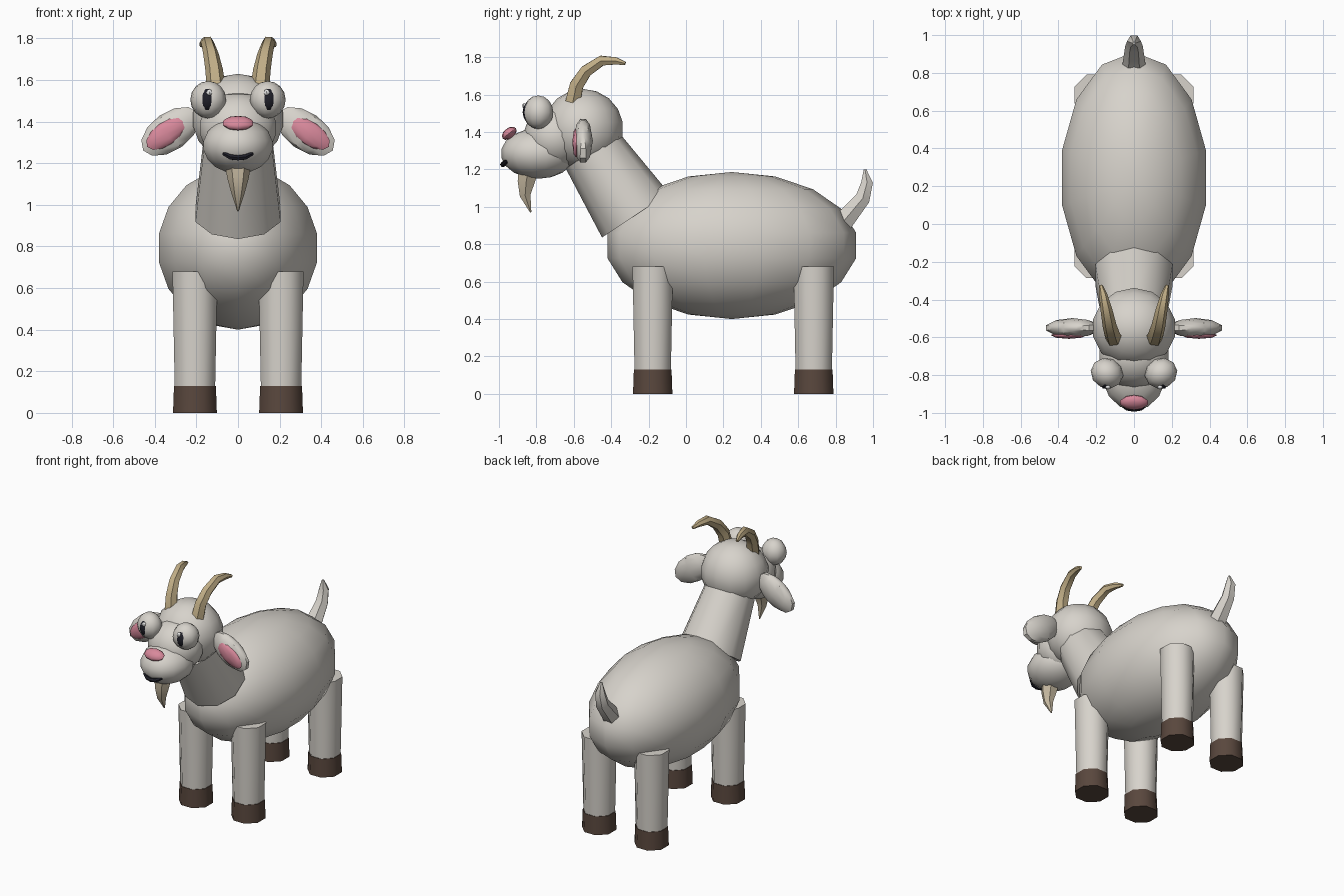
import bpy, bmesh, math
from mathutils import Vector, Matrix

if "Cube" in bpy.data.objects:
    bpy.data.objects.remove(bpy.data.objects["Cube"])


def material(name, rgb):
    m = bpy.data.materials.new(name)
    m.diffuse_color = (*rgb, 1)
    m.use_nodes = True
    m.node_tree.nodes["Principled BSDF"].inputs["Base Color"].default_value = m.diffuse_color
    return m


WOOL = material("off_white", (0.68, 0.65, 0.60))
HORN = material("tan", (0.53, 0.42, 0.24))
BEARD = material("pale_tan", (0.56, 0.48, 0.35))
HOOF = material("dark_brown", (0.10, 0.063, 0.047))
PINK = material("pink", (0.69, 0.25, 0.33))
BLACK = material("near_black", (0.014, 0.014, 0.022))
WHITE = material("white", (0.85, 0.85, 0.85))


def finish(bm, name, mat, angle):
    bmesh.ops.recalc_face_normals(bm, faces=bm.faces)
    me = bpy.data.meshes.new(name)
    bm.to_mesh(me)
    bm.free()
    me.materials.append(mat)
    me.shade_smooth()
    me.set_sharp_from_angle(angle=math.radians(angle))
    ob = bpy.data.objects.new(name, me)
    bpy.context.collection.objects.link(ob)
    return ob


def skin(bm, rings):
    """Join consecutive vertex rings with quads."""
    n = len(rings[0])
    for a, b in zip(rings, rings[1:]):
        for i in range(n):
            j = (i + 1) % n
            bm.faces.new((a[i], a[j], b[j], b[i]))


def ellipsoid(name, mat, centre, radii, seg=14, rows=9, rot=None, angle=50):
    """Sphere with a vertex column facing front, stretched, turned and placed."""
    bm = bmesh.new()
    rings = []
    for r in range(1, rows):
        t = math.pi * r / rows
        rings.append([bm.verts.new((math.sin(t) * math.sin(2 * math.pi * i / seg),
                                    -math.sin(t) * math.cos(2 * math.pi * i / seg),
                                    math.cos(t))) for i in range(seg)])
    skin(bm, rings)
    for z, ring in ((1, rings[0]), (-1, rings[-1])):
        pole = bm.verts.new((0, 0, z))
        for i in range(seg):
            bm.faces.new((pole, ring[i], ring[(i + 1) % seg]))
    m = Matrix.Translation(centre) @ (rot or Matrix()) @ Matrix.Diagonal((*radii, 1))
    bm.transform(m)
    return finish(bm, name, mat, angle)


def tube(name, mat, path, radii, sides=8, phase=0.0, angle=50):
    """Tapered tube along a path, capped at both ends."""
    bm = bmesh.new()
    pts = [Vector(p) for p in path]
    rings = []
    for k, (p, r) in enumerate(zip(pts, radii)):
        t = (pts[min(k + 1, len(pts) - 1)] - pts[max(k - 1, 0)]).normalized()
        u = Vector((1, 0, 0))
        if abs(t.x) > 0.8:
            u = Vector((0, 1, 0))
        u = (u - t * u.dot(t)).normalized()
        v = t.cross(u)
        rings.append([bm.verts.new(p + r * (math.cos(a) * u + math.sin(a) * v))
                      for a in (phase + 2 * math.pi * i / sides for i in range(sides))])
    skin(bm, rings)
    bm.faces.new(rings[0])
    bm.faces.new(rings[-1])
    return finish(bm, name, mat, angle)


# Body, neck and tail
ellipsoid("body", WOOL, (0, 0.245, 0.793), (0.396, 0.675, 0.393))
tube("neck", WOOL, [(0, -0.27, 0.955), (0, -0.50, 1.30)], [0.215, 0.172],
     sides=10, phase=math.pi / 2)
tube("tail", WOOL, [(0, 0.84, 0.92), (0, 0.945, 1.045), (0, 0.968, 1.13), (0, 0.957, 1.2)],
     [0.062, 0.046, 0.036, 0.008], sides=6)

# Head, muzzle, nose
ellipsoid("head", WOOL, (0, -0.55, 1.415), (0.225, 0.215, 0.215))
ellipsoid("muzzle", WOOL, (0, -0.79, 1.285), (0.172, 0.20, 0.135))
ellipsoid("nose", PINK, (0, -0.945, 1.393), (0.077, 0.045, 0.028), seg=10, rows=6,
          rot=Matrix.Rotation(math.radians(38), 4, 'X'))

# Bridge between brow and muzzle
ellipsoid("face", WOOL, (0, -0.70, 1.37), (0.19, 0.17, 0.17))

# Mouth and beard
tube("mouth", BLACK, [(-0.07, -0.955, 1.247), (-0.035, -0.974, 1.23), (0, -0.98, 1.226),
                      (0.035, -0.974, 1.23), (0.07, -0.955, 1.247)],
     [0.010, 0.014, 0.014, 0.014, 0.010], sides=6)
tube("beard", BEARD, [(0, -0.845, 1.19), (0, -0.855, 1.13), (0, -0.86, 1.06), (0, -0.83, 0.97)],
     [0.062, 0.052, 0.033, 0.004], sides=6)

for s, side in ((-1, "left"), (1, "right")):
    # Eyes with pupil and glint
    turn = Matrix.Rotation(s * math.radians(25), 4, 'Z')
    ellipsoid(f"eye_{side}", WOOL, (s * 0.143, -0.79, 1.505), (0.088, 0.08, 0.09),
              seg=10, rows=8, rot=turn)
    ellipsoid(f"pupil_{side}", BLACK, (s * 0.147, -0.835, 1.506), (0.043, 0.04, 0.057),
              seg=8, rows=6, rot=turn)
    ellipsoid(f"glint_{side}", WHITE, (s * 0.138, -0.862, 1.54), (0.016, 0.014, 0.016),
              seg=6, rows=4)

    # Drooping ears with pink inner plate
    droop = Matrix.Rotation(s * math.radians(35), 4, 'Y')
    ellipsoid(f"ear_{side}", WOOL, (s * 0.325, -0.55, 1.353), (0.168, 0.052, 0.092),
              seg=10, rows=6, rot=droop, angle=35)
    ellipsoid(f"inner_ear_{side}", PINK, (s * 0.345, -0.588, 1.343), (0.112, 0.020, 0.056),
              seg=8, rows=6, rot=droop)

    # Horns sweeping back
    tube(f"horn_{side}", HORN,
         [(s * x, y, z) for x, y, z in ((0.105, -0.605, 1.56), (0.115, -0.585, 1.65),
                                        (0.130, -0.535, 1.725), (0.147, -0.45, 1.782),
                                        (0.163, -0.375, 1.78), (0.176, -0.325, 1.766))],
         [0.046, 0.042, 0.037, 0.031, 0.022, 0.010], sides=6)

    # Legs and hooves
    for y, end in ((-0.178, "front"), (0.683, "rear")):
        x = s * 0.207
        tube(f"{end}_leg_{side}", WOOL, [(x, y, 0.12), (x, y, 0.68)], [0.105, 0.117],
             phase=math.pi / 8)
        tube(f"{end}_hoof_{side}", HOOF, [(x, y, 0), (x, y, 0.13)], [0.114, 0.109],
             phase=math.pi / 8)
